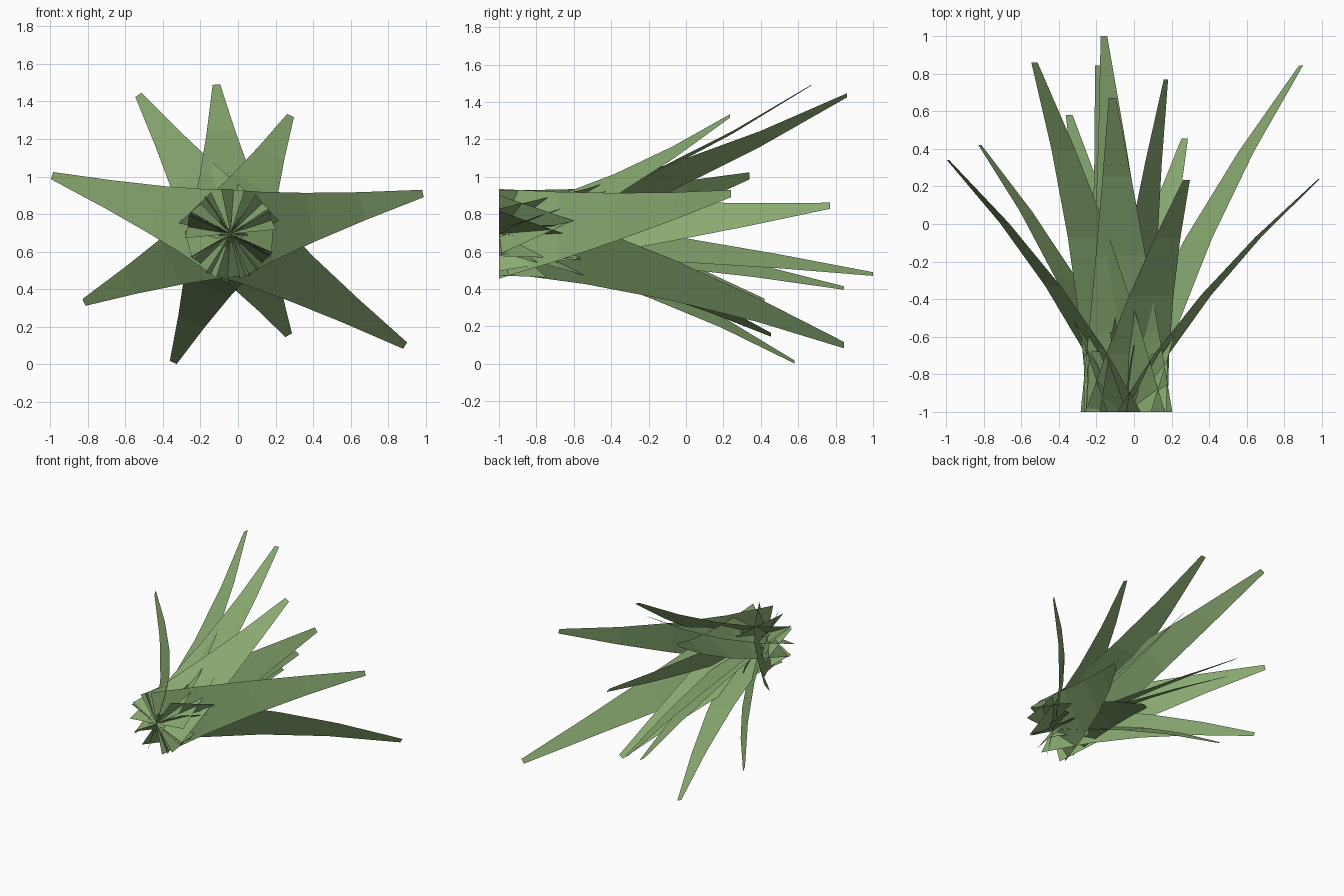
import bpy, bmesh, math, random
from mathutils import Vector

if "Cube" in bpy.data.objects:
    bpy.data.objects.remove(bpy.data.objects["Cube"])

random.seed(4)
green = bpy.data.materials.new("leaf_green")
green.diffuse_color = (0.25, 0.40, 0.165, 1)
green.use_nodes = True
green.node_tree.nodes["Principled BSDF"].inputs["Base Color"].default_value = green.diffuse_color

ROOT = Vector((-0.04, -1.0, 0.695))   # common point where all blades start
SEGMENTS = 4


def blade(name, tip, base_w, tip_w, twist=0.0, root=ROOT):
    """Flat strip that bends away from the y axis and changes width to its tip."""
    span = Vector(tip) - root
    radial = Vector((span.x, 0, span.z))
    side = Vector((-span.z, 0, span.x)).normalized()
    side = side * math.cos(twist) + radial.normalized() * math.sin(twist)
    bm = bmesh.new()
    rows = []
    for i in range(SEGMENTS + 1):
        t = i / SEGMENTS
        centre = root + Vector((0, span.y * t, 0)) + radial * (0.65 * t + 0.35 * t * t)
        half = side * (base_w + (tip_w - base_w) * t) / 2
        rows.append((bm.verts.new(centre - half), bm.verts.new(centre + half)))
    for a, b in zip(rows, rows[1:]):
        bm.faces.new((a[0], a[1], b[1], b[0]))
    mesh = bpy.data.meshes.new(name)
    bm.to_mesh(mesh)
    bm.free()
    mesh.materials.append(green)
    obj = bpy.data.objects.new(name, mesh)
    bpy.context.collection.objects.link(obj)


# Long outer and inner blades, by tip position
tips = [
    (-0.99, 0.34, 1.005), (-0.53, 0.86, 1.435), (-0.115, 0.67, 1.49),
    (0.28, 0.235, 1.325), (0.985, 0.24, 0.91), (0.89, 0.845, 0.10),
    (0.27, 0.455, 0.155), (-0.345, 0.58, 0.01), (-0.82, 0.42, 0.33),
    (-0.16, 1.0, 0.48), (0.17, 0.77, 0.845), (-0.19, 0.845, 0.405),
]
for i, tip in enumerate(tips):
    blade(f"long_leaf_{i + 1}", tip, 0.49, 0.04)

# Short, strongly twisted blades filling the heart of the tuft
COUNT = 11
for i in range(COUNT):
    a = math.tau * (i + 0.3) / COUNT
    r = random.uniform(0.17, 0.22)
    tip = ROOT + Vector((r * math.cos(a), random.uniform(0.28, 0.46), r * math.sin(a)))
    blade(f"short_leaf_{i + 1}", tip, 0.16, 0.06, math.radians(65))
